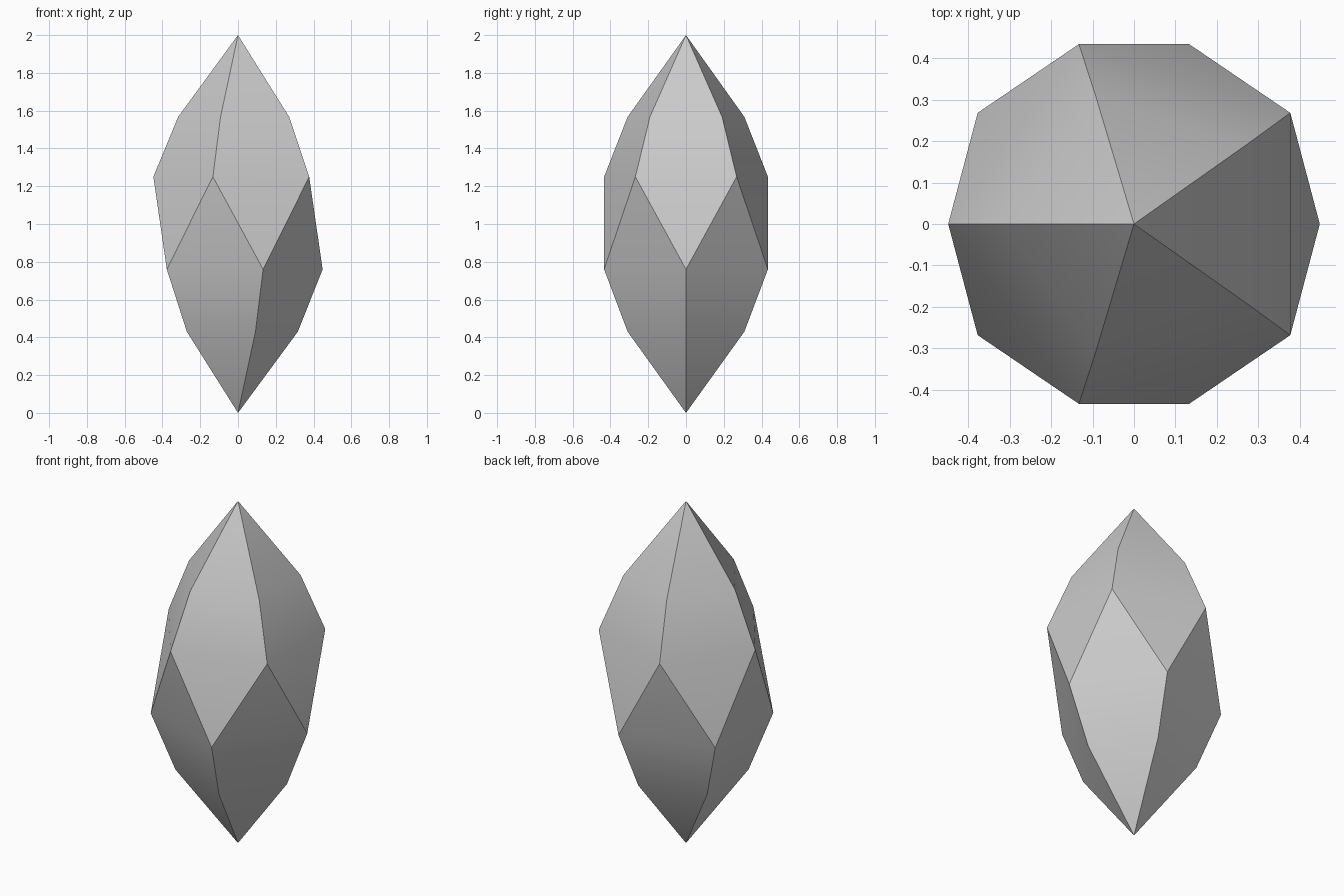
import bpy, bmesh
from math import cos, sin, radians

if "Cube" in bpy.data.objects:
    bpy.data.objects.remove(bpy.data.objects["Cube"])

# Ring profile: height, radius, start angle, x offset
RINGS = [(0.43, 0.325, 0, -0.008), (0.76, 0.456, 0, -0.008),
         (1.25, 0.456, 36, 0.008), (1.567, 0.325, 36, 0.008)]
SIDES = 5

bm = bmesh.new()
bottom = bm.verts.new((0, 0, 0))
top = bm.verts.new((0, 0, 2))
rings = []
for z, r, start, dx in RINGS:
    angles = [radians(start + 360 * i / SIDES) for i in range(SIDES)]
    rings.append([bm.verts.new((dx + r * cos(a), r * sin(a), z)) for a in angles])
low_mid, low, high, high_mid = rings

# Pointed caps, sloping bands and a triangulated waist
for i in range(SIDES):
    j = (i + 1) % SIDES
    bm.faces.new((bottom, low_mid[j], low_mid[i]))
    bm.faces.new((low_mid[i], low_mid[j], low[j], low[i]))
    bm.faces.new((low[i], low[j], high[i]))
    bm.faces.new((low[j], high[j], high[i]))
    bm.faces.new((high[i], high[j], high_mid[j], high_mid[i]))
    bm.faces.new((high_mid[i], high_mid[j], top))
bmesh.ops.recalc_face_normals(bm, faces=bm.faces)

# Faceted crystal
mesh = bpy.data.meshes.new("crystal")
bm.to_mesh(mesh)
bm.free()
crystal = bpy.data.objects.new("crystal", mesh)
bpy.context.collection.objects.link(crystal)
bpy.context.view_layer.objects.active = crystal
crystal.select_set(True)
bpy.ops.object.shade_smooth_by_angle(angle=radians(30))
